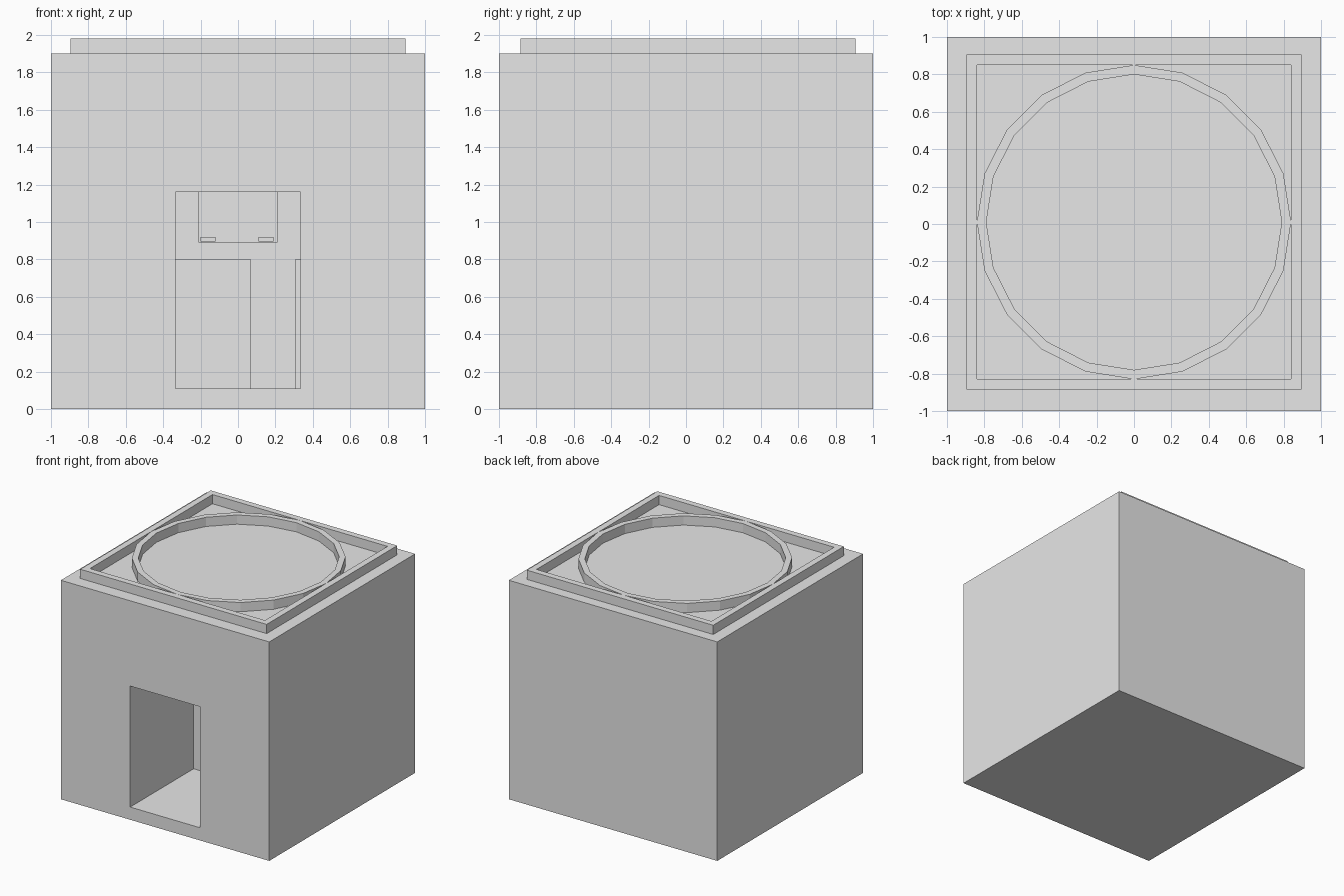
import bpy
import bmesh
from math import pi, cos, sin

cube = bpy.data.objects.get("Cube")
if cube:
    bpy.data.objects.remove(cube)

grey = bpy.data.materials.new("light_grey")
grey.use_nodes = True
grey.diffuse_color = (0.8, 0.8, 0.8, 1)
grey.node_tree.nodes["Principled BSDF"].inputs["Base Color"].default_value = (0.8, 0.8, 0.8, 1)

ROOF, RIM, SHIFT = 1.9, 1.98, 0.01
DOOR, FLOOR, LINTEL = 0.335, 0.11, 1.16
COUNTER, BACK = -0.13, 0.6


def add_object(name, bm):
    bmesh.ops.recalc_face_normals(bm, faces=bm.faces)
    mesh = bpy.data.meshes.new(name)
    bm.to_mesh(mesh)
    bm.free()
    mesh.materials.append(grey)
    obj = bpy.data.objects.new(name, mesh)
    bpy.context.collection.objects.link(obj)
    return obj


def box(name, low, high):
    bm = bmesh.new()
    bmesh.ops.create_cube(bm, size=1)
    for v in bm.verts:
        for i in range(3):
            v.co[i] = low[i] if v.co[i] < 0 else high[i]
    return add_object(name, bm)


def rim(name, sides, outer, inner, turn):
    """Upright closed band with a polygonal outline standing on the roof."""
    bm = bmesh.new()
    section = [(outer, ROOF), (outer, RIM), (inner, RIM), (inner, ROOF)]
    rings = []
    for i in range(sides):
        a = turn + 2 * pi * i / sides
        rings.append([bm.verts.new((r * cos(a), r * sin(a) + SHIFT, z)) for r, z in section])
    for i in range(sides):
        here, there = rings[i], rings[(i + 1) % sides]
        for j in range(4):
            k = (j + 1) % 4
            bm.faces.new((here[j], there[j], there[k], here[k]))
    return add_object(name, bm)


# Main block with a deep doorway passage
block = box("building_block", (-1, -1, 0), (1, 1, ROOF))
cutter = box("doorway_cutter", (-DOOR, -1.2, FLOOR), (DOOR, BACK, LINTEL))
cut = block.modifiers.new("doorway", "BOOLEAN")
cut.operation = "DIFFERENCE"
cut.solver = "EXACT"
cut.object = cutter
bpy.context.view_layer.objects.active = block
block.select_set(True)
bpy.ops.object.modifier_apply(modifier=cut.name)
bpy.data.objects.remove(cutter)

# Square parapet and round ring on the roof
rim("square_parapet", 4, 0.895 * 2 ** 0.5, 0.84 * 2 ** 0.5, pi / 4)
rim("round_roof_ring", 20, 0.84, 0.79, 0)

# Counter with a gap, inside the passage
box("counter_left_part", (-DOOR, COUNTER, FLOOR), (0.07, COUNTER + 0.1, 0.8))
box("counter_right_part", (0.305, COUNTER, FLOOR), (DOOR, COUNTER + 0.1, 0.8))

# Panel on the back wall with two small feet
box("wall_panel", (-0.21, BACK - 0.03, 0.89), (0.21, BACK, LINTEL))
for side, x in (("left", 0.15), ("right", -0.16)):
    box("panel_foot_" + side, (x - 0.04, BACK - 0.06, 0.895), (x + 0.04, BACK - 0.03, 0.92))
